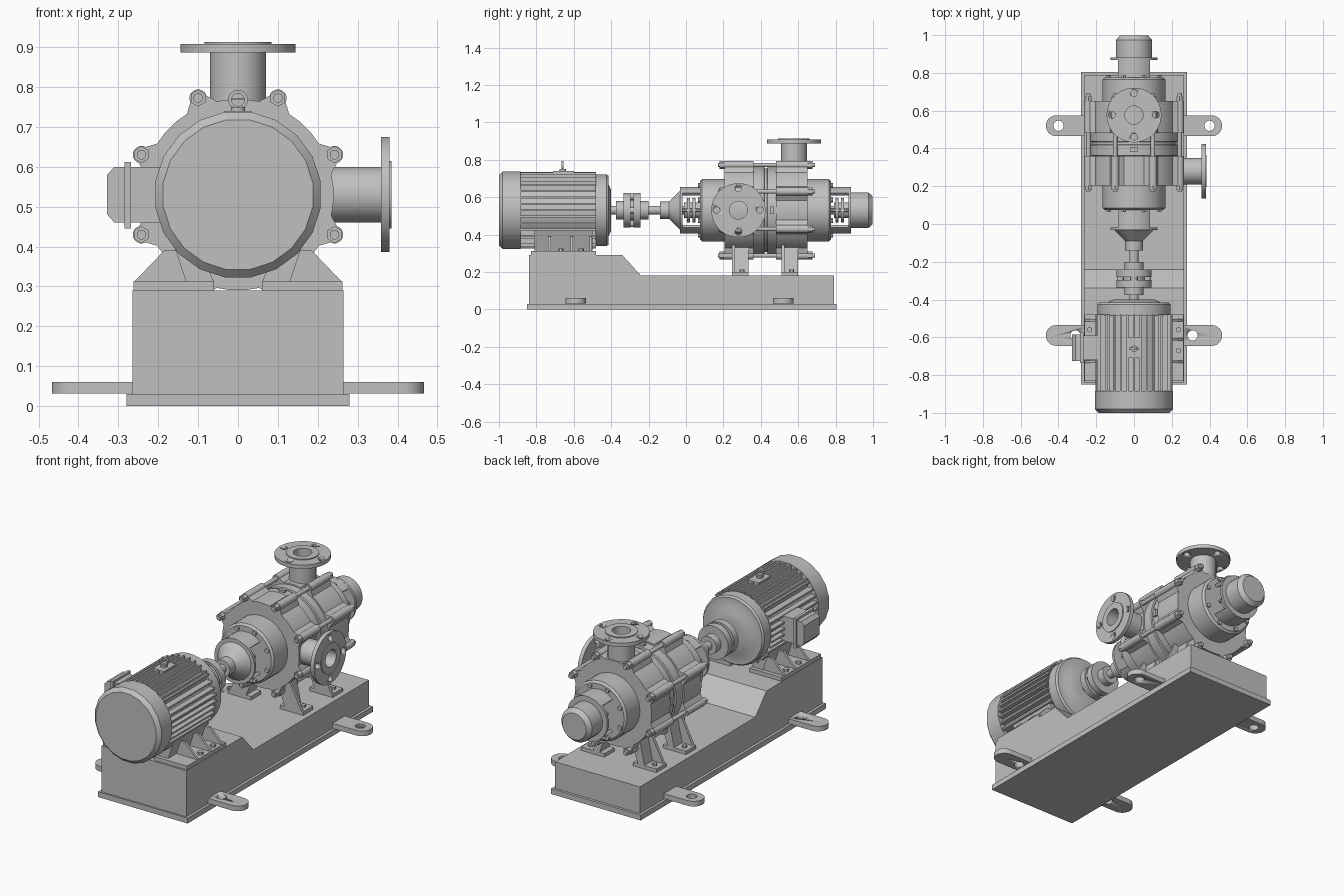
import bpy, bmesh, math
from mathutils import Matrix, Vector

if "Cube" in bpy.data.objects:
    bpy.data.objects.remove(bpy.data.objects["Cube"])

GREY = bpy.data.materials.new("machine grey")
GREY.use_nodes = True
GREY.diffuse_color = (0.53, 0.53, 0.53, 1)
GREY.node_tree.nodes["Principled BSDF"].inputs["Base Color"].default_value = GREY.diffuse_color
ZC = 0.53  # height of the shaft line
AXES = {  # local z turned to each direction
    "x": Matrix.Rotation(math.pi / 2, 4, "Y"),
    "y": Matrix.Rotation(-math.pi / 2, 4, "X"),
    "z": Matrix.Identity(4),
}


def finish(name, bm):
    bmesh.ops.recalc_face_normals(bm, faces=bm.faces)
    mesh = bpy.data.meshes.new(name)
    bm.to_mesh(mesh)
    bm.free()
    mesh.materials.append(GREY)
    obj = bpy.data.objects.new(name, mesh)
    bpy.context.collection.objects.link(obj)
    bpy.ops.object.select_all(action="DESELECT")
    obj.select_set(True)
    bpy.context.view_layer.objects.active = obj
    bpy.ops.object.shade_smooth_by_angle(angle=math.radians(32))
    return obj


def lathe(name, profile, axis="y", at=(0, 0, ZC), segs=32, closed=False):
    """Turn (position, radius) pairs about an axis; closed makes a hollow tube."""
    bm = bmesh.new()
    rings = []
    for h, r in profile:
        rings.append([bm.verts.new((r * math.cos(a), r * math.sin(a), h))
                      for a in (math.tau * (i + 0.5) / segs for i in range(segs))])
    pairs = list(zip(rings, rings[1:]))
    if closed:
        pairs.append((rings[-1], rings[0]))
    else:
        bm.faces.new(rings[0])
        bm.faces.new(rings[-1])
    for a, b in pairs:
        for i in range(segs):
            j = (i + 1) % segs
            bm.faces.new((a[i], a[j], b[j], b[i]))
    bm.transform(Matrix.Translation(at) @ AXES[axis])
    return finish(name, bm)


def rod(name, start, end, r, x=0, z=ZC, segs=16):
    return lathe(name, [(start, r), (end, r)], "y", (x, 0, z), segs)


def box(name, x0, x1, y0, y1, z0, z1):
    bm = bmesh.new()
    bmesh.ops.create_cube(bm, size=1)
    bm.transform(Matrix.Translation(((x0 + x1) / 2, (y0 + y1) / 2, (z0 + z1) / 2))
                 @ Matrix.Diagonal((x1 - x0, y1 - y0, z1 - z0, 1)))
    return finish(name, bm)


def prism(name, points, along, lo, hi):
    """Extrude a flat outline along x (points are y,z), y (x,z) or z (x,y)."""
    place = {"x": lambda p, t: (t, *p), "y": lambda p, t: (p[0], t, p[1]), "z": lambda p, t: (*p, t)}[along]
    bm = bmesh.new()
    face = bm.faces.new([bm.verts.new(place(p, lo)) for p in points])
    moved = bmesh.ops.extrude_face_region(bm, geom=[face])["geom"]
    shift = Vector(place((0, 0), hi - lo))
    bmesh.ops.translate(bm, verts=[v for v in moved if isinstance(v, bmesh.types.BMVert)], vec=shift)
    return finish(name, bm)


def cut(obj, cutters):
    for cutter in cutters:
        cutter.hide_render = True
        mod = obj.modifiers.new("hole", "BOOLEAN")
        mod.operation, mod.object, mod.solver = "DIFFERENCE", cutter, "EXACT"
        bpy.context.view_layer.objects.active = obj
        bpy.ops.object.modifier_apply(modifier=mod.name)
        bpy.data.objects.remove(cutter)


# Base frame with raised motor platform
box("base_flange", -0.28, 0.28, -0.85, 0.805, 0, 0.03)
prism("base_body", [(-0.84, 0.03), (0.79, 0.03), (0.79, 0.18), (-0.24, 0.18), (-0.34, 0.29), (-0.84, 0.29)],
      "x", -0.265, 0.265)

# Anchor lugs with rounded ends and a hole
for y, hole in ((-0.59, 0.31), (0.52, 0.40)):
    for s in (-1, 1):
        arc = [(s * (0.412 + 0.055 * math.cos(a)), y + 0.055 * math.sin(a))
               for a in (math.pi * (i / 12 - 0.5) for i in range(13))]
        lug = prism("anchor_lug", [(s * 0.25, y - 0.055)] + arc + [(s * 0.25, y + 0.055)], "z", 0.031, 0.06)
        cut(lug, [lathe("lug_cutter", [(0, 0.027), (0.1, 0.027)], "z", (s * hole, y, 0), 20)])

# Motor: fan cover, finned body, end bell
lathe("fan_cover", [(-1, 0.19), (-0.98, 0.21), (-0.885, 0.21), (-0.885, 0.17)], segs=20)
rod("motor_body", -0.9, -0.47, 0.178, segs=40)
lathe("motor_end_bell", [(-0.485, 0.17), (-0.485, 0.193), (-0.425, 0.193), (-0.415, 0.185),
                         (-0.415, 0.14), (-0.4, 0.11), (-0.4, 0.05)], segs=32)
for i in range(-4, 5):
    u = i * 0.034
    tip = math.sqrt(0.205 ** 2 - u * u)
    for s in (-1, 1):
        lo, hi = sorted((s * 0.1, s * tip))
        box("cooling_fin", u - 0.005, u + 0.005, -0.89, -0.48, ZC + lo, ZC + hi)
        box("cooling_fin", lo, hi, -0.89, -0.48, ZC + u - 0.005, ZC + u + 0.005)

# Lifting eye on its pad
box("eye_pad", -0.035, 0.035, -0.71, -0.6, 0.69, 0.74)
lathe("eye_collar", [(0.735, 0.018), (0.75, 0.018)], "z", (0, -0.66, 0), 16)
lathe("lifting_eye", [(-0.666, 0.016), (-0.654, 0.016), (-0.654, 0.025), (-0.666, 0.025)],
      "y", (0, 0, 0.768), 20, closed=True)

# Terminal box
box("terminal_neck", -0.27, -0.15, -0.72, -0.59, 0.46, 0.6)
box("terminal_flange", -0.285, -0.268, -0.735, -0.575, 0.445, 0.612)
prism("terminal_cover", [(-0.28, 0.46), (-0.31, 0.46), (-0.328, 0.48), (-0.328, 0.58), (-0.31, 0.6), (-0.28, 0.6)],
      "y", -0.725, -0.585)

# Motor feet with sloping gussets
for s in (-1, 1):
    box("motor_foot", *sorted((s * 0.06, s * 0.262)), -0.83, -0.48, 0.289, 0.312)
    prism("motor_foot_web", [(s * 0.06, 0.31), (s * 0.13, 0.31), (s * 0.17, 0.43), (s * 0.11, 0.43)], "y", -0.81, -0.5)
    for y in (-0.73, -0.61, -0.51):
        prism("motor_gusset", [(s * 0.1, 0.31), (s * 0.26, 0.312), (s * 0.185, 0.39), (s * 0.1, 0.39)],
              "y", y - 0.007, y + 0.007)
    for y in (-0.67, -0.56):
        lathe("foot_bolt", [(0.31, 0.015), (0.326, 0.015)], "z", (s * 0.235, y, 0), 6)

# Shaft and jaw coupling
rod("drive_shaft", -0.42, 0.9, 0.024)
lathe("coupling_front", [(-0.375, 0.05), (-0.335, 0.05), (-0.335, 0.094), (-0.297, 0.094), (-0.297, 0.05)])
lathe("coupling_rear", [(-0.28, 0.05), (-0.28, 0.094), (-0.242, 0.094), (-0.242, 0.05), (-0.2, 0.05)])
rod("coupling_core", -0.31, -0.26, 0.055, segs=24)
for k in range(4):
    a = math.tau * k / 4
    rod("coupling_pin", -0.32, -0.25, 0.018, 0.072 * math.cos(a), ZC + 0.072 * math.sin(a), 12)

# Front bearing cone and rear bearing cap
lathe("bearing_cone", [(-0.14, 0.047), (-0.09, 0.047), (-0.032, 0.105), (-0.032, 0.126),
                       (-0.018, 0.126), (-0.018, 0.04)])
lathe("rear_bearing_cap", [(0.868, 0.04), (0.868, 0.126), (0.882, 0.126), (0.882, 0.096),
                           (0.975, 0.096), (0.998, 0.075)], segs=24)

# Open bearing brackets with gland rings inside
for y0, y1, glands in ((-0.03, 0.08, (0.005, 0.035)), (0.77, 0.88, (0.8, 0.83))):
    for s in (-1, 1):
        rim = [(0.125 * math.sin(a), ZC + s * 0.125 * math.cos(a)) for a in (-0.75 + 0.15 * i for i in range(11))]
        inner = [(x * 0.86, ZC + (z - ZC) * 0.86) for x, z in reversed(rim)]
        prism("bearing_bracket", rim + inner, "y", y0, y1)
        rod("gland_stud", y0, y1, 0.009, s * 0.05, segs=10)
    for g in glands:
        rod("gland_ring", g, g + 0.016, 0.065, segs=24)
    rod("gland_sleeve", y0 + 0.02, y1, 0.042, segs=20)

# Pump casing, turned in sections
lathe("front_cover", [(0.075, 0.08), (0.075, 0.155), (0.085, 0.167), (0.22, 0.167)], segs=40)
lathe("suction_casing", [(0.205, 0.15), (0.205, 0.24), (0.36, 0.24), (0.36, 0.15)], segs=40)
lathe("stage_casing", [(0.35, 0.15), (0.362, 0.232), (0.418, 0.232), (0.421, 0.225), (0.434, 0.225),
                       (0.437, 0.232), (0.485, 0.232), (0.495, 0.15)], segs=40)
lathe("discharge_casing", [(0.482, 0.15), (0.482, 0.24), (0.65, 0.24), (0.65, 0.15)], segs=40)
lathe("rear_cover", [(0.64, 0.167), (0.765, 0.167), (0.775, 0.155), (0.775, 0.08)], segs=40)

# Tie rods, bosses, webs, nuts and cover bolts around the casing
for k in range(8):
    a = math.tau * (k + 0.5) / 8
    c, s = math.cos(a), math.sin(a)
    x, z = 0.262 * c, ZC + 0.262 * s
    rod("tie_rod", 0.172, 0.69, 0.012, x, z, 12)
    for y0, y1 in ((0.205, 0.36), (0.482, 0.65)):
        rod("rod_boss", y0, y1, 0.022, x, z)
        web = [(r * c - w * s, ZC + r * s + w * c) for r, w in
               ((0.2, -0.07), (0.262, -0.02), (0.262, 0.02), (0.2, 0.07))]
        prism("boss_web", web, "y", y0, y1)
    for y in (0.18, 0.65):
        rod("rod_nut", y, y + 0.025, 0.021, x, z, 6)
    for y in (0.063, 0.765):
        rod("cover_bolt", y, y + 0.022, 0.013, 0.145 * c, ZC + 0.145 * s, 6)

# Small plugs on the stage casing
box("top_plug", -0.02, 0.02, 0.385, 0.405, ZC + 0.2, ZC + 0.243)
for s in (-1, 1):
    box("side_plug", *sorted((s * 0.2, s * 0.243)), 0.45, 0.47, ZC - 0.02, ZC + 0.02)


# Flanged nozzles with a bore and four bolt holes
def nozzle(name, axis, at, start, end):
    pipe = [(start, 0.048), (start, 0.07), (end - 0.027, 0.07), (end - 0.027, 0.145), (end - 0.005, 0.145),
            (end - 0.005, 0.085), (end, 0.085), (end, 0.048)]
    obj = lathe(name, pipe, axis, at, 32, closed=True)
    holes = []
    for k in range(4):
        a = math.tau * k / 4
        offset = AXES[axis] @ Vector((0.116 * math.cos(a), 0.116 * math.sin(a), 0))
        holes.append(lathe("bolt_cutter", [(end - 0.06, 0.017), (end + 0.03, 0.017)], axis, Vector(at) + offset, 16))
    cut(obj, holes)


nozzle("suction_nozzle", "x", (0, 0.28, ZC), 0.18, 0.385)
nozzle("discharge_nozzle", "z", (0, 0.577, 0), 0.72, 0.913)

# Pump feet: pad, splayed leg, stiffener and bolt
for y in (0.29, 0.555):
    for s in (-1, 1):
        box("pump_foot_pad", *sorted((s * 0.09, s * 0.235)), y - 0.045, y + 0.045, 0.179, 0.2)
        prism("pump_leg", [(s * 0.12, 0.2), (s * 0.16, 0.2), (s * 0.125, 0.36), (s * 0.06, 0.36)],
              "y", y - 0.045, y + 0.045)
        prism("leg_stiffener", [(s * 0.13, 0.2), (s * 0.225, 0.2), (s * 0.15, 0.35), (s * 0.1, 0.35)],
              "y", y - 0.045, y - 0.028)
        lathe("pad_bolt", [(0.195, 0.013), (0.212, 0.013)], "z", (s * 0.2, y + 0.01, 0), 6)
